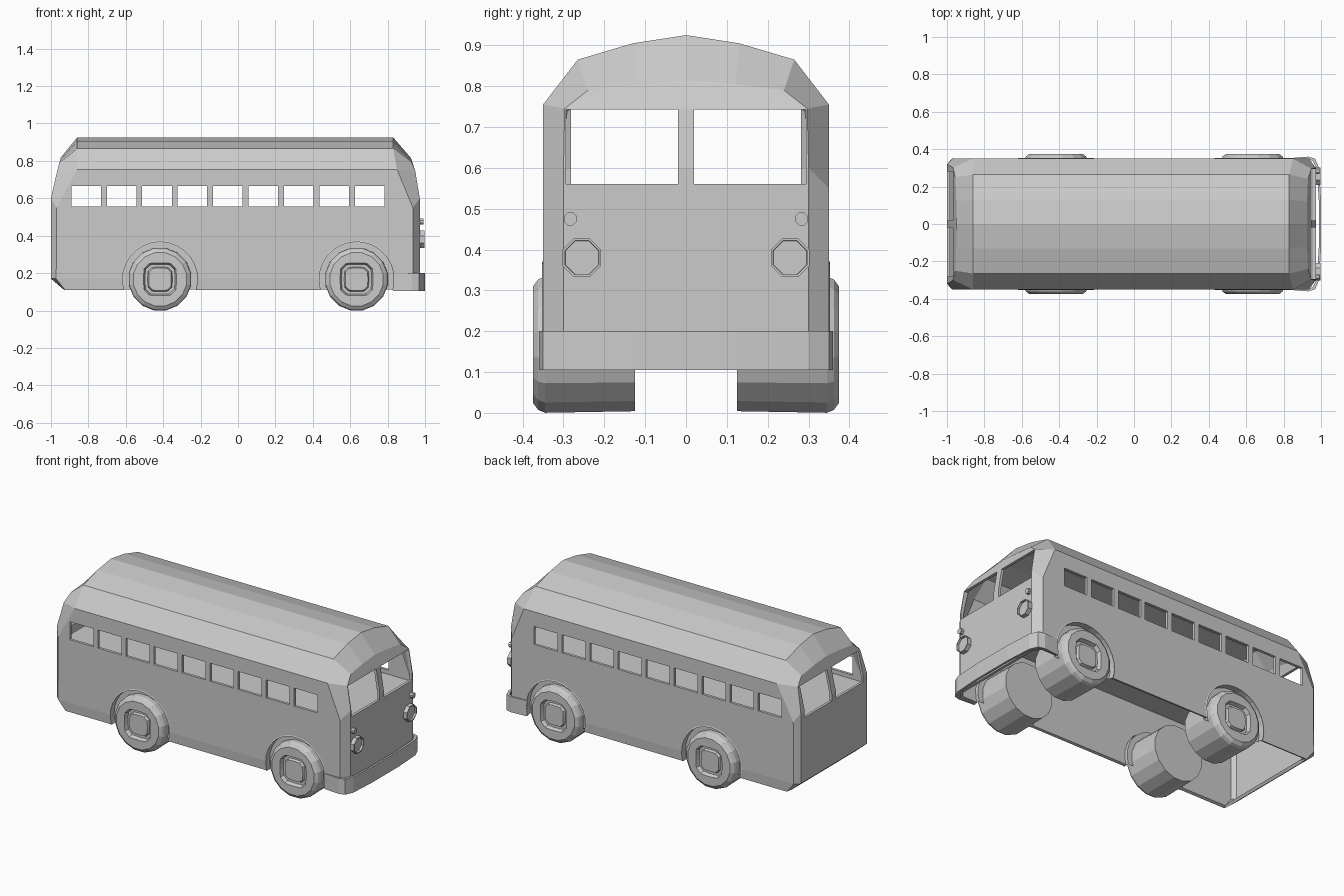
import bpy, bmesh, math
from mathutils import Matrix, Vector

if "Cube" in bpy.data.objects:
    bpy.data.objects.remove(bpy.data.objects["Cube"])

grey = bpy.data.materials.new("plain grey")
grey.diffuse_color = (0.6, 0.6, 0.6, 1)
grey.use_nodes = True
grey.node_tree.nodes["Principled BSDF"].inputs["Base Color"].default_value = grey.diffuse_color

def make(name, bm):
    bmesh.ops.recalc_face_normals(bm, faces=bm.faces)
    me = bpy.data.meshes.new(name)
    bm.to_mesh(me)
    bm.free()
    me.materials.append(grey)
    ob = bpy.data.objects.new(name, me)
    bpy.context.collection.objects.link(ob)
    return ob

def add_box(bm, lo, hi):
    lo, hi = Vector(lo), Vector(hi)
    m = Matrix.Translation((lo + hi) / 2) @ Matrix.Diagonal((*(hi - lo), 1))
    bmesh.ops.create_cube(bm, size=1, matrix=m)

def add_cyl(bm, centre, r, depth, n, axis):
    rot = Matrix.Rotation(math.pi / 2, 4, axis)
    turn = Matrix.Rotation(math.pi / n, 4, 'Z')
    bmesh.ops.create_cone(bm, cap_ends=True, segments=n, radius1=r, radius2=r, depth=depth,
                          matrix=Matrix.Translation(centre) @ rot @ turn)

def bridge(bm, rings, closed=False):
    for a, b in zip(rings, rings[1:]):
        n = len(a)
        for i in range(n if closed else n - 1):
            j = (i + 1) % n
            bm.faces.new((a[i], a[j], b[j], b[i]))

def apply(ob, mod):
    bpy.context.view_layer.objects.active = ob
    bpy.ops.object.modifier_apply(modifier=mod.name)

WHEELS_X = (-0.417, 0.634)
WHEEL_Z = 0.167

# Body shell: lofted half-profiles (x, y, z from sill to roof centre), mirrored in y
WIDE = [0.345, 0.35, 0.35, 0.35, 0.265, 0.13, 0]
TALL = [0.11, 0.17, 0.55, 0.755, 0.865, 0.905, 0.925]
NARROW = [0.3, 0.3, 0.3, 0.297, 0.24, 0.12, 0]
REAR = [0.3, 0.32, 0.32, 0.3, 0.25, 0.12, 0]
stations = [
    ([-0.93, -1, -1, -0.967, -0.955, -0.95, -0.95], REAR, [0.11, 0.17, 0.6, 0.745, 0.79, 0.805, 0.815]),
    ([-0.925, -0.972, -0.97, -0.86, -0.86, -0.86, -0.86], WIDE, TALL),
    ([0.935, 0.935, 0.935, 0.85, 0.83, 0.83, 0.83], WIDE, TALL),
    ([0.972, 0.972, 0.972, 0.948, 0.93, 0.925, 0.925], NARROW, [0.11, 0.17, 0.6, 0.745, 0.79, 0.805, 0.815]),
]
bm = bmesh.new()
rings = []
for xs, ys, zs in stations:
    half = list(zip(xs, ys, zs))
    pts = half + [(x, -y, z) for x, y, z in reversed(half[:-1])]
    rings.append([bm.verts.new(p) for p in pts])
bridge(bm, rings)
for r in (rings[0], rings[-1]):
    for i in range(3):
        bm.faces.new((r[i], r[i + 1], r[11 - i], r[12 - i]))
    bm.faces.new(r[3:10])
body = make("bus_body", bm)
solid = body.modifiers.new("wall", 'SOLIDIFY')
solid.thickness = 0.018
solid.offset = -1
apply(body, solid)

# Window and wheel openings
side = bmesh.new()
for i in range(9):
    x = -0.812 + i * 0.1895
    add_box(side, (x - 0.079, -0.5, 0.555), (x + 0.079, 0.5, 0.665))
for x in WHEELS_X:
    add_cyl(side, (x, 0, WHEEL_Z), 0.203, 1, 20, 'X')
ends = bmesh.new()
for s in (-1, 1):
    for x0, x1, w in ((0.5, 1.2, 0.294), (-1.2, -0.5, 0.282)):
        a, b = sorted((s * 0.02, s * w))
        add_box(ends, (x0, a, 0.56), (x1, b, 0.743))
for name, cut in (("side_cutter", side), ("end_cutter", ends)):
    cutter = make(name, cut)
    cutter.hide_render = True
    mod = body.modifiers.new(name, 'BOOLEAN')
    mod.operation = 'DIFFERENCE'
    mod.solver = 'EXACT'
    mod.object = cutter
    apply(body, mod)
    bpy.data.objects.remove(cutter)

# Raised floor below the windows
bm = bmesh.new()
add_box(bm, (-0.96, -0.335, 0.515), (0.93, 0.335, 0.53))
make("floor", bm)

# Wheels: lathed tyre with a squarish recessed hub, and shallow wheel wells
TYRE = [(0.0, 0.125), (0.166, 0.125), (0.17, 0.345), (0.163, 0.362), (0.145, 0.375),
        (0.088, 0.375), (0.08, 0.352), (0.066, 0.352), (0.06, 0.366), (0.0, 0.366)]

def lathe_radius(r, t):
    # hub rings are pulled towards a rounded square
    if r < 0.1:
        return r * min(1 / max(abs(math.cos(t)), abs(math.sin(t))), 1.16)
    return r

for x in WHEELS_X:
    for s in (-1, 1):
        where = ("front" if x > 0 else "rear") + ("_left" if s > 0 else "_right")
        bm = bmesh.new()
        rings = []
        for r, y in TYRE:
            ring = []
            for k in range(16):
                t = (k + 0.5) * math.tau / 16
                q = lathe_radius(r, t)
                ring.append(bm.verts.new((x + q * math.cos(t), s * y, WHEEL_Z + q * math.sin(t))))
            rings.append(ring)
        bridge(bm, rings, True)
        bmesh.ops.remove_doubles(bm, verts=bm.verts, dist=1e-5)
        make(where + "_wheel", bm)

        bm = bmesh.new()
        rings = []
        for r, y in ((0.207, 0.35), (0.2, 0.353), (0.2, 0.315), (0.16, 0.315)):
            low = -math.asin(0.055 / r)
            rings.append([bm.verts.new((x + r * math.cos(t), s * y, WHEEL_Z + r * math.sin(t)))
                          for t in [low + k * (math.pi - 2 * low) / 16 for k in range(17)]])
        bridge(bm, rings)
        make(where + "_wheel_well", bm)

# Wrap-around front bumper
bm = bmesh.new()
half = [(0.83, 0.352), (0.93, 0.36), (0.968, 0.35), (0.99, 0.3), (1.0, 0.13)]
plan = half + [(x, -y) for x, y in reversed(half)]
inner = [(x - 0.012 * (x > 0.95), y * 0.965) for x, y in plan]
rings = []
for pts, z in ((plan, 0.105), (plan, 0.2), (inner, 0.2), (inner, 0.105)):
    rings.append([bm.verts.new((x, y, z)) for x, y in pts])
bridge(bm, rings + [rings[0]])
for i in (0, -1):
    bm.faces.new([r[i] for r in rings])
make("front_bumper", bm)

# Headlights with thin rims, and small marker lights
for s, label in ((-1, "right"), (1, "left")):
    bm = bmesh.new()
    n = 8
    rings = []
    for r, x in ((0.05, 0.96), (0.051, 0.997), (0.045, 0.997), (0.044, 0.985), (0, 0.985)):
        rings.append([bm.verts.new((x, s * 0.255 + r * math.cos(t), 0.38 + r * math.sin(t)))
                      for t in [(k + 0.5) * math.tau / n for k in range(n)]])
    bridge(bm, rings, True)
    bmesh.ops.remove_doubles(bm, verts=bm.verts, dist=1e-5)
    make(label + "_headlight", bm)
    bm = bmesh.new()
    add_cyl(bm, (0.974, s * 0.283, 0.475), 0.017, 0.036, 8, 'Y')
    make(label + "_marker_light", bm)
